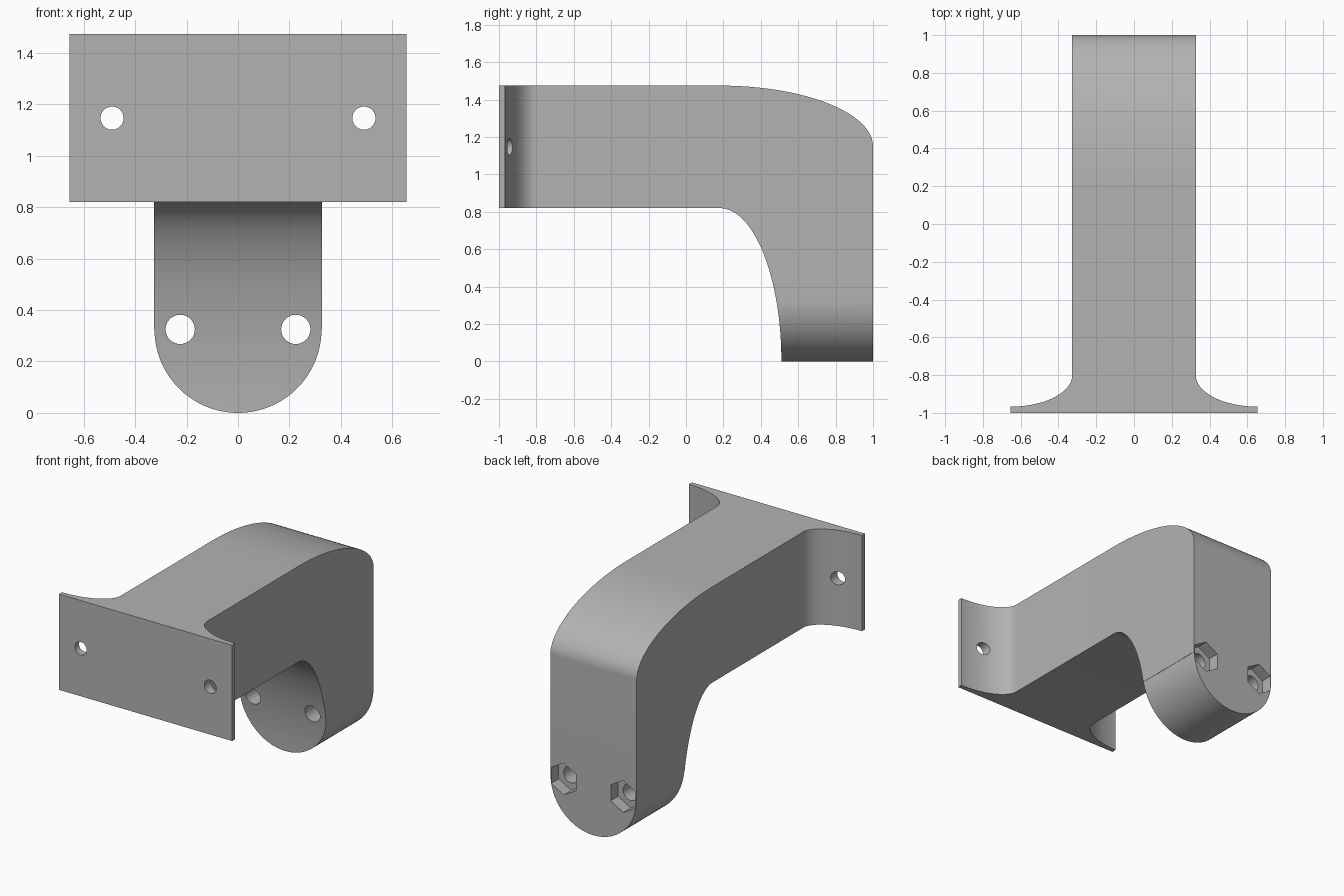
import bpy
import bmesh
from math import sin, cos, radians, pi
from mathutils import Vector

if "Cube" in bpy.data.objects:
    bpy.data.objects.remove(bpy.data.objects["Cube"])

grey = bpy.data.materials.new("light grey")
grey.use_nodes = True
colour = (0.45, 0.45, 0.45, 1)
grey.diffuse_color = colour
grey.node_tree.nodes["Principled BSDF"].inputs["Base Color"].default_value = colour


def arc(cx, cy, rx, ry, start, end, steps=32):
    """Points along an elliptical arc, angles in degrees."""
    angles = [radians(start + (end - start) * i / steps) for i in range(steps + 1)]
    return [(cx + rx * cos(a), cy + ry * sin(a)) for a in angles]


def prism(name, outline, axis, low, high):
    """Extrude a 2D outline along the x, y or z axis."""
    place = {"x": lambda p, d: (d, p[0], p[1]),
             "y": lambda p, d: (p[0], d, p[1]),
             "z": lambda p, d: (p[0], p[1], d)}[axis]
    bm = bmesh.new()
    face = bm.faces.new([bm.verts.new(place(p, low)) for p in outline])
    grown = bmesh.ops.extrude_face_region(bm, geom=[face])["geom"]
    shift = Vector(place((0, 0), high - low))
    bmesh.ops.translate(bm, vec=shift,
                        verts=[v for v in grown if isinstance(v, bmesh.types.BMVert)])
    if face.is_valid and len(bm.faces) == len(outline) + 1:
        bm.faces.new(face.verts)
    bmesh.ops.recalc_face_normals(bm, faces=bm.faces)
    mesh = bpy.data.meshes.new(name)
    bm.to_mesh(mesh)
    bm.free()
    mesh.materials.append(grey)
    obj = bpy.data.objects.new(name, mesh)
    bpy.context.collection.objects.link(obj)
    return obj


def combine(target, tool, operation):
    """Apply a boolean and discard the tool."""
    mod = target.modifiers.new(operation, "BOOLEAN")
    mod.operation = operation
    mod.solver = "EXACT"
    mod.object = tool
    bpy.context.view_layer.objects.active = target
    bpy.ops.object.modifier_apply(modifier=mod.name)
    bpy.data.objects.remove(tool)


TOP, UNDER, BEND = 1.475, 0.82, 0.18
HALF, WIDE, END = 0.327, 0.655, 0.325

# Side outline: straight arm bending down into the leg
side = ([(-1, UNDER)] + arc(BEND, 0, 0.33, UNDER, 90, 0)
        + [(1, 0)] + arc(BEND, 1.15, 1 - BEND, TOP - 1.15, 0, 90) + [(-1, TOP)])
bracket = prism("bent_bracket", side, "x", -0.8, 0.8)

# Plan outline: narrow arm flaring into the mounting flange
right = [(WIDE, -1)] + arc(WIDE, -0.8, WIDE - HALF, 0.167, 270, 180, 24) + [(HALF, 1.2)]
plan = right + [(-x, y) for x, y in reversed(right)]
combine(bracket, prism("plan_cutter", plan, "z", -0.2, 1.8), "INTERSECT")

# Front outline: half-round foot of the leg
front = arc(0, END, END, END, 180, 360, 64) + [(0.9, END), (0.9, 1.8), (-0.9, 1.8), (-0.9, END)]
combine(bracket, prism("foot_cutter", front, "y", -1.3, 1.3), "INTERSECT")

# Screw holes in the flange, bolt holes and hexagonal nut pockets in the leg
for s in (-1, 1):
    for name, x, z, r, sides, low, high in (
            ("flange_hole", 0.49, 1.147, 0.045, 32, -1.2, -0.6),
            ("leg_hole", 0.225, END, 0.057, 32, 0, 1.2),
            ("nut_pocket", 0.225, END, 0.109, 6, 0.92, 1.2)):
        ring = arc(s * x, z, r, r, 90, 450, sides)[:-1]
        combine(bracket, prism(name, ring, "y", low, high), "DIFFERENCE")

bpy.ops.object.select_all(action="DESELECT")
bracket.select_set(True)
bpy.context.view_layer.objects.active = bracket
bpy.ops.object.shade_smooth_by_angle(angle=radians(30))
